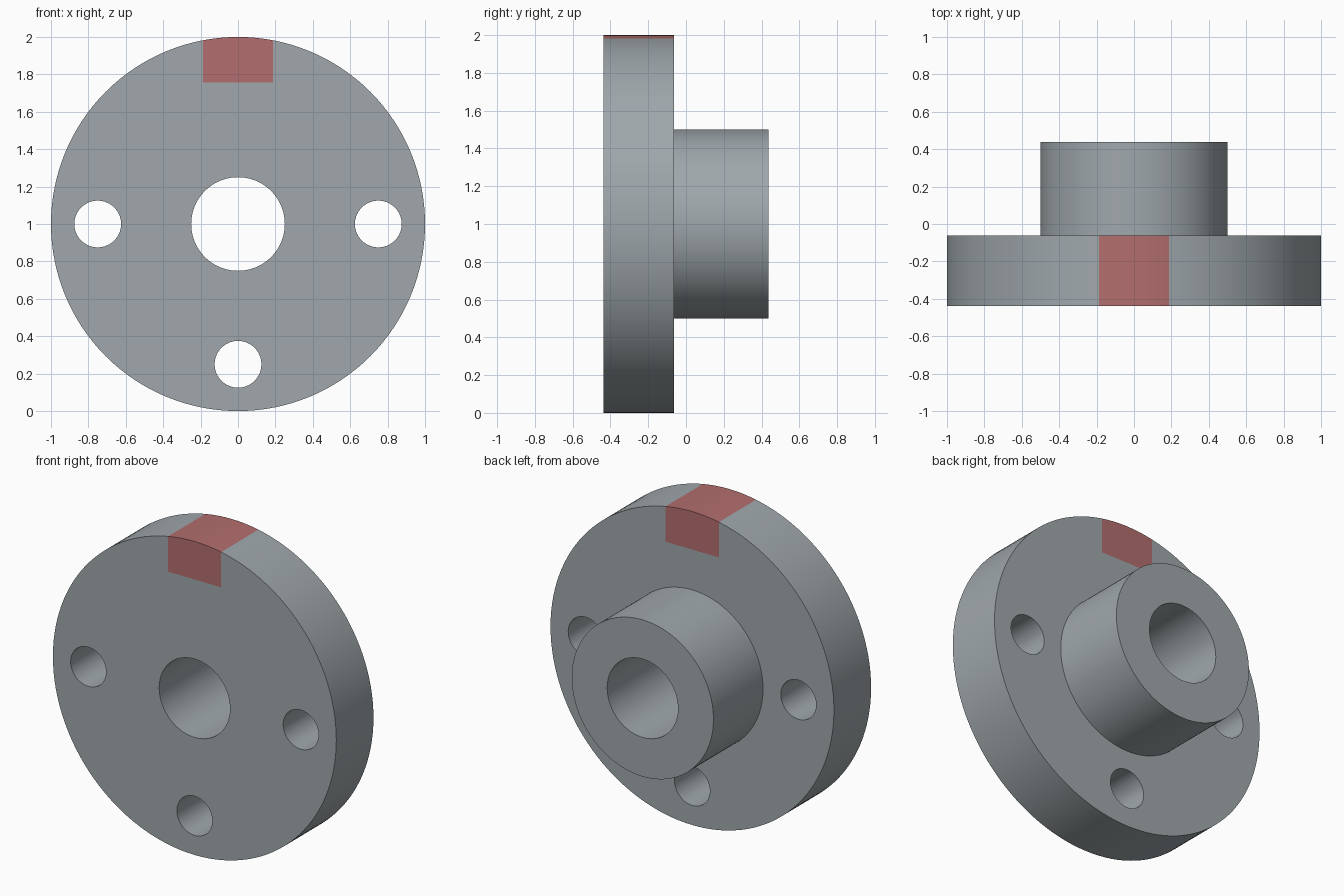
import bpy, bmesh, math
from mathutils import Vector

if "Cube" in bpy.data.objects:
    bpy.data.objects.remove(bpy.data.objects["Cube"], do_unlink=True)

SEGMENTS = 128
FRONT, SHOULDER, BACK = -0.4375, -0.0625, 0.4375
MARK_HALF, MARK_BASE = 0.1875, 1.757
CENTRE = Vector((0, 0, 1))


def material(name, rgb):
    mat = bpy.data.materials.new(name)
    mat.use_nodes = True
    color = (*rgb, 1)
    mat.diffuse_color = color
    mat.node_tree.nodes["Principled BSDF"].inputs["Base Color"].default_value = color
    return mat


def cut(bm, faces, point, normal):
    """Score the given faces along a plane."""
    geom = set(faces)
    for f in faces:
        geom.update(f.edges)
        geom.update(f.verts)
    bmesh.ops.bisect_plane(bm, geom=list(geom), dist=1e-5, plane_co=point, plane_no=normal)


def is_top(face):
    return face.calc_center_median().z > MARK_BASE


# Flange, hub and bore: one profile (radius, depth) turned about the y axis
bm = bmesh.new()
profile = [(0.25, FRONT), (1, FRONT), (1, SHOULDER),
           (0.5, SHOULDER), (0.5, BACK), (0.25, BACK)]
verts = [bm.verts.new((0, y, 1 + r)) for r, y in profile]
edges = [bm.edges.new((a, b)) for a, b in zip(verts, verts[1:] + verts[:1])]
bmesh.ops.spin(bm, geom=verts + edges, cent=CENTRE, axis=(0, 1, 0),
               angle=math.tau, steps=SEGMENTS)
bmesh.ops.remove_doubles(bm, verts=bm.verts, dist=1e-4)
bmesh.ops.recalc_face_normals(bm, faces=bm.faces)

# Red index mark cut into the top of the flange
cut(bm, bm.faces[:], (0, 0, MARK_BASE), (0, 0, 1))
for side in (-1, 1):
    cut(bm, [f for f in bm.faces if is_top(f)], (side * MARK_HALF, 0, 0), (1, 0, 0))
for f in bm.faces:
    f.material_index = int(is_top(f) and abs(f.calc_center_median().x) < MARK_HALF)

mesh = bpy.data.meshes.new("flanged_hub")
bm.to_mesh(mesh)
bm.free()
mesh.materials.append(material("grey metal", (0.35, 0.39, 0.41)))
mesh.materials.append(material("red mark", (0.45, 0.155, 0.155)))
hub = bpy.data.objects.new("flanged_hub", mesh)
bpy.context.collection.objects.link(hub)

# Three bolt holes drilled through the flange: left, right and bottom
for x, z in ((-0.75, 1), (0.75, 1), (0, 0.25)):
    bpy.ops.mesh.primitive_cylinder_add(
        vertices=64, radius=0.125, depth=0.6,
        location=(x, (FRONT + SHOULDER) / 2, z), rotation=(math.pi / 2, 0, 0))
    drill = bpy.context.object
    drill.name = "bolt_hole_cutter"
    drill.hide_render = True
    drill.data.materials.append(mesh.materials[0])
    mod = hub.modifiers.new("bolt_hole", "BOOLEAN")
    mod.operation, mod.solver, mod.object = "DIFFERENCE", "EXACT", drill
    bpy.context.view_layer.objects.active = hub
    bpy.ops.object.modifier_apply(modifier=mod.name)
    bpy.data.objects.remove(drill, do_unlink=True)

# Smooth round walls, crisp rims
bpy.ops.object.select_all(action="DESELECT")
hub.select_set(True)
bpy.context.view_layer.objects.active = hub
bpy.ops.object.shade_smooth_by_angle(angle=math.radians(30))
